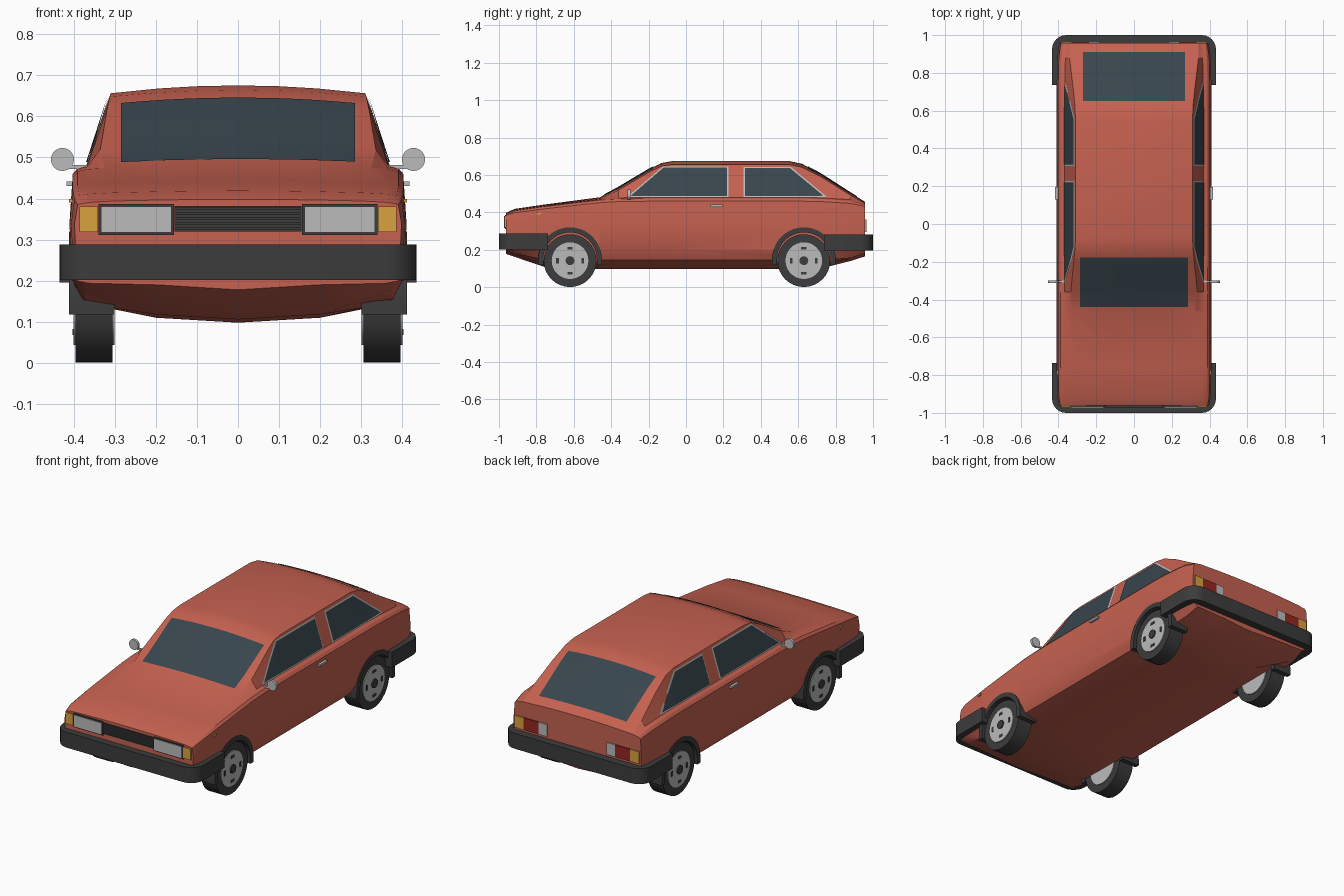
import bpy, bmesh
from math import sin, cos, pi, radians
from mathutils import Matrix, Vector
from mathutils.bvhtree import BVHTree

if "Cube" in bpy.data.objects:
    bpy.data.objects.remove(bpy.data.objects["Cube"])


def material(name, r, g, b):
    m = bpy.data.materials.new(name)
    m.diffuse_color = (r, g, b, 1)
    m.use_nodes = True
    m.node_tree.nodes["Principled BSDF"].inputs["Base Color"].default_value = m.diffuse_color
    return m


RED = material("paint", 0.56, 0.12, 0.08)
DARK = material("dark_plastic", 0.045, 0.045, 0.045)
GLASS = material("glass", 0.04, 0.06, 0.075)
CHROME = material("light_grey", 0.5, 0.5, 0.5)
AMBER = material("amber", 0.7, 0.36, 0.05)
LAMP_RED = material("lamp_red", 0.3, 0.02, 0.015)


def finish(bm, name, mat, mirror=False, angle=30, recalc=True):
    if recalc:
        bmesh.ops.recalc_face_normals(bm, faces=bm.faces)
    me = bpy.data.meshes.new(name)
    bm.to_mesh(me)
    bm.free()
    me.materials.append(mat)
    ob = bpy.data.objects.new(name, me)
    bpy.context.collection.objects.link(ob)
    smooth(ob, angle)
    if mirror:
        ob.modifiers.new("mirror", 'MIRROR').use_mirror_merge = False
    return ob


def smooth(ob, angle):
    bpy.ops.object.select_all(action='DESELECT')
    ob.select_set(True)
    bpy.context.view_layer.objects.active = ob
    bpy.ops.object.shade_smooth_by_angle(angle=radians(angle))


def box(name, x, y, z, mat, mirror=True):
    bm = bmesh.new()
    c = Vector(((x[0] + x[1]) / 2, (y[0] + y[1]) / 2, (z[0] + z[1]) / 2))
    s = (x[1] - x[0], y[1] - y[0], z[1] - z[0], 1)
    bmesh.ops.create_cube(bm, size=1, matrix=Matrix.Translation(c) @ Matrix.Diagonal(s))
    return finish(bm, name, mat, mirror)


def disc(name, centre, r, depth, mat, axis='Y', seg=32, mirror=True):
    # axis is the rotation axis: 'Y' lays the cylinder along x, 'X' along y
    bm = bmesh.new()
    m = Matrix.Translation(centre) @ Matrix.Rotation(pi / 2, 4, axis)
    bmesh.ops.create_cone(bm, cap_ends=True, segments=seg, radius1=r, radius2=r, depth=depth, matrix=m)
    return finish(bm, name, mat, mirror)


def band(name, outer, inner, lo, hi, place, mat, mirror=False):
    # closed strip between two matching 2D paths, extruded from lo to hi
    bm = bmesh.new()
    rings = [[bm.verts.new(place(p, h)) for p, h in ((o, lo), (o, hi), (i, hi), (i, lo))]
             for o, i in zip(outer, inner)]
    for a, b in zip(rings, rings[1:]):
        for k in range(4):
            bm.faces.new((a[k], a[(k + 1) % 4], b[(k + 1) % 4], b[k]))
    bm.faces.new(rings[0])
    bm.faces.new(rings[-1])
    return finish(bm, name, mat, mirror)


# Body loft: y, width scale, bottom z, shoulder z, roof-edge x, roof-edge z, centre z
STATIONS = [
    (-0.962, .97, .178, .385, .31, .394, .398),
    (-0.915, .99, .162, .398, .31, .414, .419),
    (-0.75, 1, .106, .42, .31, .438, .443),
    (-0.46, 1, .098, .452, .325, .474, .481),
    (-0.36, 1, .098, .458, .335, .520, .535),
    (-0.19, 1, .098, .46, .318, .620, .636),
    (-0.13, 1, .098, .46, .312, .648, .664),
    (-0.07, 1, .098, .46, .31, .656, .675),
    (0.55, 1, .098, .46, .31, .656, .675),
    (0.62, 1, .098, .46, .312, .642, .660),
    (0.72, 1, .100, .458, .322, .592, .607),
    (0.88, .99, .14, .448, .345, .492, .504),
    (0.957, .965, .165, .432, .355, .447, .457),
]
bm = bmesh.new()
loops = []
for y, w, zb, zs, xe, ze, zc in STATIONS:
    half = [(0, zb), (.2, zb + .012), (.375, max(.145, zb + .016)), (.404, .2), (.41, .34),
            (.402, zs), (.39, min(zs + .014, ze - .006)), (.367, min(zs + .02, ze - .003)),
            (xe, ze), (xe * .62, ze + .62 * (zc - ze)), (xe * .3, ze + .92 * (zc - ze)), (0, zc)]
    pts = half + [(-x, z) for x, z in half[-2:0:-1]]
    loops.append([bm.verts.new((x * w, y, z)) for x, z in pts])
n = len(loops[0])
for a, b in zip(loops, loops[1:]):
    for k in range(n):
        bm.faces.new((a[k], a[(k + 1) % n], b[(k + 1) % n], b[k]))
bm.faces.new(loops[0])
bm.faces.new(loops[-1])
bmesh.ops.recalc_face_normals(bm, faces=bm.faces)
skin = BVHTree.FromBMesh(bm)
body = finish(bm, "body", RED)

# Wheel openings cut from the body
AXLES = {"front": -0.62, "rear": 0.63}
WZ = 0.142
for end, y in AXLES.items():
    for s in (-1, 1):
        cutter = disc("cutter", (s * .4, y, WZ), .16, .19, RED, mirror=False)
        bpy.context.view_layer.objects.active = body
        mod = body.modifiers.new("cut", 'BOOLEAN')
        mod.operation, mod.object = 'DIFFERENCE', cutter
        bpy.ops.object.modifier_apply(modifier=mod.name)
        bpy.data.objects.remove(cutter)
smooth(body, 28)


def patch(name, quad, mat, axis, lift, mirror=False, n=10):
    # grid inside a quad, dropped on the body along the axis (0 = from +x, 2 = from above)
    bm = bmesh.new()
    ray = Vector((-1, 0, 0)) if axis == 0 else Vector((0, 0, -1))
    q = [Vector(p) for p in quad]
    rows = []
    for i in range(n + 1):
        row = []
        for j in range(n + 1):
            u, v = i / n, j / n
            p = q[0].lerp(q[1], u).lerp(q[3].lerp(q[2], u), v)
            start = Vector((2, p.x, p.y)) if axis == 0 else Vector((p.x, p.y, 2))
            hit, normal, _, _ = skin.ray_cast(start, ray)
            row.append(bm.verts.new(hit + normal * lift))
        rows.append(row)
    for a, b in zip(rows, rows[1:]):
        for j in range(n):
            bm.faces.new((a[j], b[j], b[j + 1], a[j + 1]))
    bm.normal_update()
    bm.faces.ensure_lookup_table()
    if bm.faces[0].normal.dot(ray) > 0:
        bmesh.ops.reverse_faces(bm, faces=bm.faces)
    return finish(bm, name, mat, mirror, recalc=False)


# Windows with light trim on the sides
patch("windscreen", [(-.285, -.437), (.285, -.437), (.285, -.175), (-.285, -.175)], GLASS, 2, .003)
patch("rear_window", [(-.27, .65), (.27, .65), (.27, .91), (-.27, .91)], GLASS, 2, .003)
SIDE = {
    "door": ([(-.295, .487), (.22, .487), (.22, .638), (-.12, .638)],
             [(-.315, .481), (.227, .481), (.227, .645), (-.123, .645)]),
    "quarter": ([(.315, .487), (.735, .487), (.555, .636), (.315, .636)],
                [(.308, .481), (.755, .481), (.56, .643), (.308, .643)]),
}
for name, (glass, trim) in SIDE.items():
    patch(name + "_window_trim", trim, CHROME, 0, .002, True)
    patch(name + "_window", glass, GLASS, 0, .005, True)

# Wheels and arches
for end, y in AXLES.items():
    disc(end + "_tyre", (.35, y, WZ), .141, .09, DARK)
    disc(end + "_wheel_disc", (.35, y, WZ), .098, .1, CHROME)
    disc(end + "_hub", (.37, y, WZ), .024, .074, DARK, seg=16)
    for k in range(4):
        a = k * pi / 2
        cy, cz = y + .067 * cos(a), WZ + .067 * sin(a)
        h, v = (.007, .014) if k % 2 == 0 else (.014, .007)
        box(end + "_wheel_slot", (.38, .403), (cy - h, cy + h), (cz - v, cz + v), DARK)
    angles = [pi * i / 20 for i in range(21)]
    rims = []
    for r in (.17, .143):
        arc = [(y + r * cos(a), .15 + r * sin(a)) for a in angles]
        rims.append([(y + r, .118)] + arc + [(y - r, .118)])
    band(end + "_arch", rims[0], rims[1], .3, .411, lambda p, h: (h, p[0], p[1]), DARK, True)


# Wrap-around bumpers
def u_path(w, end, r):
    right = [(w - r + r * cos(a), end - r + r * sin(a)) for a in [pi / 2 * i / 6 for i in range(7)]]
    right = [(w, .737)] + right
    return right + [(-x, y) for x, y in reversed(right)]


for end, s, z0, z1 in (("front", -1, .202, .288), ("rear", 1, .196, .282)):
    band(end + "_bumper", u_path(.434, 1, .075), u_path(.39, .95, .04), z0, z1,
         lambda p, h: (p[0], s * p[1], h), DARK)

# Front lamps and grille
box("headlamp_frame", (.156, .339), (-.969, -.93), (.311, .387), DARK)
box("headlamp", (.162, .333), (-.973, -.93), (.317, .381), CHROME)
box("front_indicator", (.34, .385), (-.970, -.93), (.318, .38), AMBER)
box("grille", (-.154, .154), (-.966, -.93), (.32, .382), DARK, False)
for i in range(5):
    z = .327 + i * .012
    box("grille_slat", (-.154, .154), (-.971, -.95), (z - .003, z + .003), DARK, False)

# Rear lamps
for name, x, mat in (("rear_indicator", (.33, .385), AMBER), ("tail_lamp", (.237, .33), LAMP_RED),
                     ("reversing_lamp", (.185, .237), CHROME)):
    box(name, x, (.93, .964), (.295, .362), mat)

# Mirrors, door handles and side repeaters
disc("mirror", (.427, -.305, .495), .028, .014, CHROME, 'X', 24)
box("mirror_stalk", (.355, .42), (-.31, -.3), (.472, .482), CHROME)
box("door_handle", (.395, .417), (.13, .195), (.43, .441), CHROME)
box("side_repeater", (.39, .411), (-.80, -.775), (.39, .399), AMBER)
